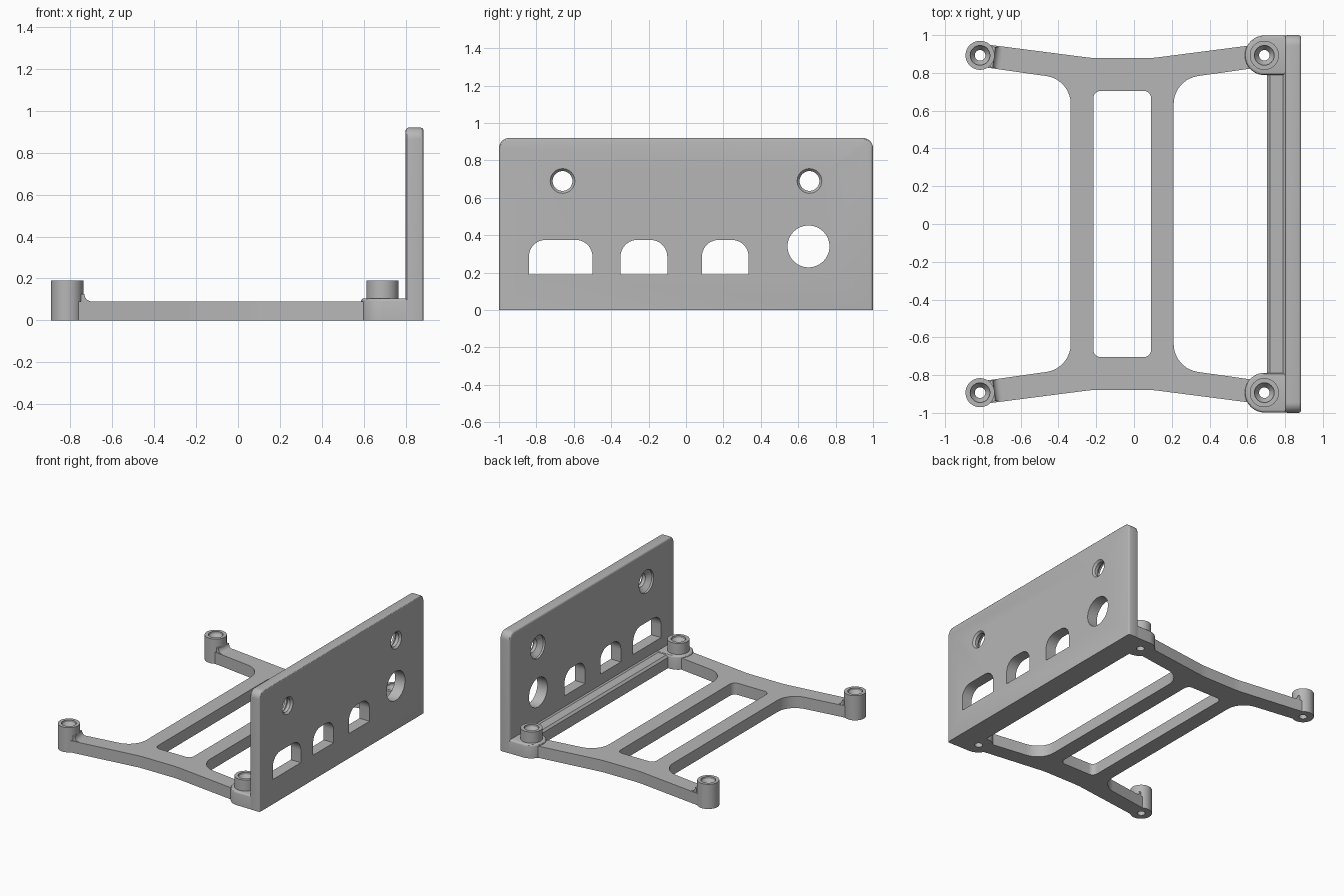
import bpy, bmesh, math
from mathutils import Vector

if "Cube" in bpy.data.objects:
    bpy.data.objects.remove(bpy.data.objects["Cube"])

grey = bpy.data.materials.new("plain grey")
grey.use_nodes = True
COLOUR = (0.47, 0.47, 0.47, 1)
grey.diffuse_color = COLOUR
grey.node_tree.nodes["Principled BSDF"].inputs["Base Color"].default_value = COLOUR

AXES = {"X": lambda a, b, h: (h, a, b),
        "Y": lambda a, b, h: (a, h, b),
        "Z": lambda a, b, h: (a, b, h)}


def rounded(corners, steps=10):
    """Outline from (a, b, radius) corners, with true arcs."""
    out = []
    for i, (a, b, r) in enumerate(corners):
        p = Vector((a, b, 0))
        if r == 0:
            out.append((a, b))
            continue
        before, after = corners[i - 1], corners[(i + 1) % len(corners)]
        u = (Vector((before[0], before[1], 0)) - p).normalized()
        v = (Vector((after[0], after[1], 0)) - p).normalized()
        half = u.angle(v) / 2
        reach = r / math.tan(half)
        centre = p + (u + v).normalized() * r / math.sin(half)
        start = (p + u * reach - centre).normalized()
        end = (p + v * reach - centre).normalized()
        for k in range(steps + 1):
            q = centre + start.slerp(end, k / steps) * r
            out.append((q.x, q.y))
    return out


def finish(name, bm):
    bmesh.ops.recalc_face_normals(bm, faces=bm.faces)
    mesh = bpy.data.meshes.new(name)
    bm.to_mesh(mesh)
    bm.free()
    mesh.materials.append(grey)
    ob = bpy.data.objects.new(name, mesh)
    bpy.context.collection.objects.link(ob)
    return ob


def prism(name, outline, low, high, axis, bevel=0, keep=None):
    """Extruded outline; edges accepted by keep() are rounded."""
    bm = bmesh.new()
    rings = [[bm.verts.new(AXES[axis](a, b, h)) for a, b in outline] for h in (low, high)]
    n = len(outline)
    for ring in rings:
        bm.faces.new(ring)
    for i in range(n):
        j = (i + 1) % n
        bm.faces.new((rings[0][i], rings[0][j], rings[1][j], rings[1][i]))
    bmesh.ops.recalc_face_normals(bm, faces=bm.faces)
    if bevel:
        edges = [e for e in bm.edges if keep(e.verts[0].co, e.verts[1].co)]
        bmesh.ops.bevel(bm, geom=edges, offset=bevel, segments=3, profile=0.5, affect='EDGES')
    return finish(name, bm)


def lathe(name, profile, a, b, axis, sides=40):
    """Turned solid from (radius, height) pairs around an axis."""
    bm = bmesh.new()
    rings = []
    for r, h in profile:
        rings.append([bm.verts.new(AXES[axis](a + r * math.cos(math.tau * i / sides),
                                              b + r * math.sin(math.tau * i / sides), h))
                      for i in range(sides)])
    for low, high in zip(rings, rings[1:]):
        for i in range(sides):
            j = (i + 1) % sides
            bm.faces.new((low[i], low[j], high[j], high[i]))
    bm.faces.new(rings[0])
    bm.faces.new(rings[-1])
    return finish(name, bm)


def cut(ob, cutters):
    bpy.context.view_layer.objects.active = ob
    for c in cutters:
        mod = ob.modifiers.new("cut", 'BOOLEAN')
        mod.operation, mod.solver, mod.object = 'DIFFERENCE', 'EXACT', c
        bpy.ops.object.modifier_apply(modifier=mod.name)


parts, cutters = [], []
MID = -0.0625          # centre line of the frame
POST_U, POST_Y = 0.7525, 0.893
FRAME_TOP, POST_TOP, PAD_TOP = 0.09, 0.19, 0.105

# Screw holes through the four posts
screws = {}
for sx in (-1, 1):
    for sy in (-1, 1):
        c = lathe("screw_cutter", [(0.028, -0.05), (0.028, 0.14), (0.052, 0.175), (0.052, 0.25)],
                  MID + sx * POST_U, sy * POST_Y, "Z")
        screws[sx, sy] = c
        cutters.append(c)

# Base frame: two bars and four splayed arms
quarter = [(0.2725, 0.765, 0.15), (POST_U, 0.833, 0), (POST_U, 0.955, 0), (0.155, 0.878, 0.6)]
corners = []
for sx, sy in ((1, 1), (-1, 1), (-1, -1), (1, -1)):
    run = quarter if sx == sy else quarter[::-1]
    corners += [(MID + sx * u, sy * y, r) for u, y, r in run]
frame = prism("base_frame", rounded(corners), 0, FRAME_TOP, "Z")
opening = prism("opening_cutter", rounded([(MID + a * 0.153, b * 0.705, 0.04) for a, b in
                ((-1, -1), (1, -1), (1, 1), (-1, 1))]), -0.1, 0.2, "Z")
cutters.append(opening)
cut(frame, [opening] + list(screws.values()))
parts.append(frame)

# Posts, with pads beside the panel and fillets on the free arms
for (sx, sy), screw in screws.items():
    end = "rear" if sy > 0 else "front"
    side = "left" if sx > 0 else "right"
    x, y = MID + sx * POST_U, sy * POST_Y
    post = lathe(f"{end}_{side}_post", [(0.077, 0), (0.077, POST_TOP)], x, y, "Z")
    cut(post, [screw])
    parts.append(post)
    if sx > 0:
        outline = rounded([(0.587, y - 0.105, 0.104), (0.82, y - 0.105, 0),
                           (0.82, y + 0.105, 0), (0.587, y + 0.105, 0.104)])
        pad = prism(f"{end}_pad", outline, 0, PAD_TOP, "Z", 0.014,
                    lambda p, q: min(p.z, q.z) > 0.1 and min(p.x, q.x) < 0.81)
        cut(pad, [screw])
        parts.append(pad)
    else:
        curve = [(0.112 - 0.037 * math.sin(t * math.pi / 12),
                  0.127 - 0.037 * math.cos(t * math.pi / 12)) for t in range(7)]
        fillet = prism(f"{end}_post_fillet", [(0.06, 0.08), (0.112, 0.08)] + curve + [(0.06, 0.127)],
                       -0.055, 0.055, "Y")
        fillet.location = (x, y, 0)
        fillet.rotation_euler.z = -sy * math.atan(0.135)
        parts.append(fillet)

# Upright panel with rounded rim
outline = rounded([(-1, 0, 0), (1, 0, 0), (1, 0.92, 0.055), (-1, 0.92, 0.055)])
panel = prism("upright_panel", outline, 0.8, 0.885, "X", 0.014,
              lambda p, q: abs(p.x - q.x) < 0.001 and max(p.z, q.z) > 0.001)

# Panel cut-outs: arched ports, a round port and two countersunk holes
ports = []
for y0, y1 in ((-0.84, -0.5), (-0.35, -0.1), (0.085, 0.335)):
    arch = rounded([(y0, 0.19, 0), (y1, 0.19, 0), (y1, 0.375, 0.09), (y0, 0.375, 0.09)])
    ports.append(prism("port_cutter", arch, 0.7, 1, "X"))
ports.append(lathe("round_cutter", [(0.112, 0.7), (0.112, 1)], 0.655, 0.34, "X", 48))
for s in (-1, 1):
    ports.append(lathe("mount_cutter", [(0.088, 0.75), (0.088, 0.815), (0.053, 0.845), (0.053, 0.87),
                                        (0.066, 0.8851), (0.066, 0.95)], s * 0.66, 0.69, "X"))
cut(panel, ports)
cutters += ports
parts.append(panel)

# Ledge along the foot of the panel
parts.append(prism("panel_ledge", [(0.705, 0), (0.82, 0), (0.82, 0.11), (0.803, 0.11), (0.79, 0.098),
                                   (0.72, 0.098), (0.705, 0.083)], -0.8, 0.8, "Y"))

for c in cutters:
    bpy.data.objects.remove(c)

# Smooth curved walls, keep edges sharp
bpy.ops.object.select_all(action='DESELECT')
for ob in parts:
    ob.select_set(True)
bpy.context.view_layer.objects.active = parts[0]
bpy.ops.object.shade_smooth_by_angle(angle=math.radians(30))
